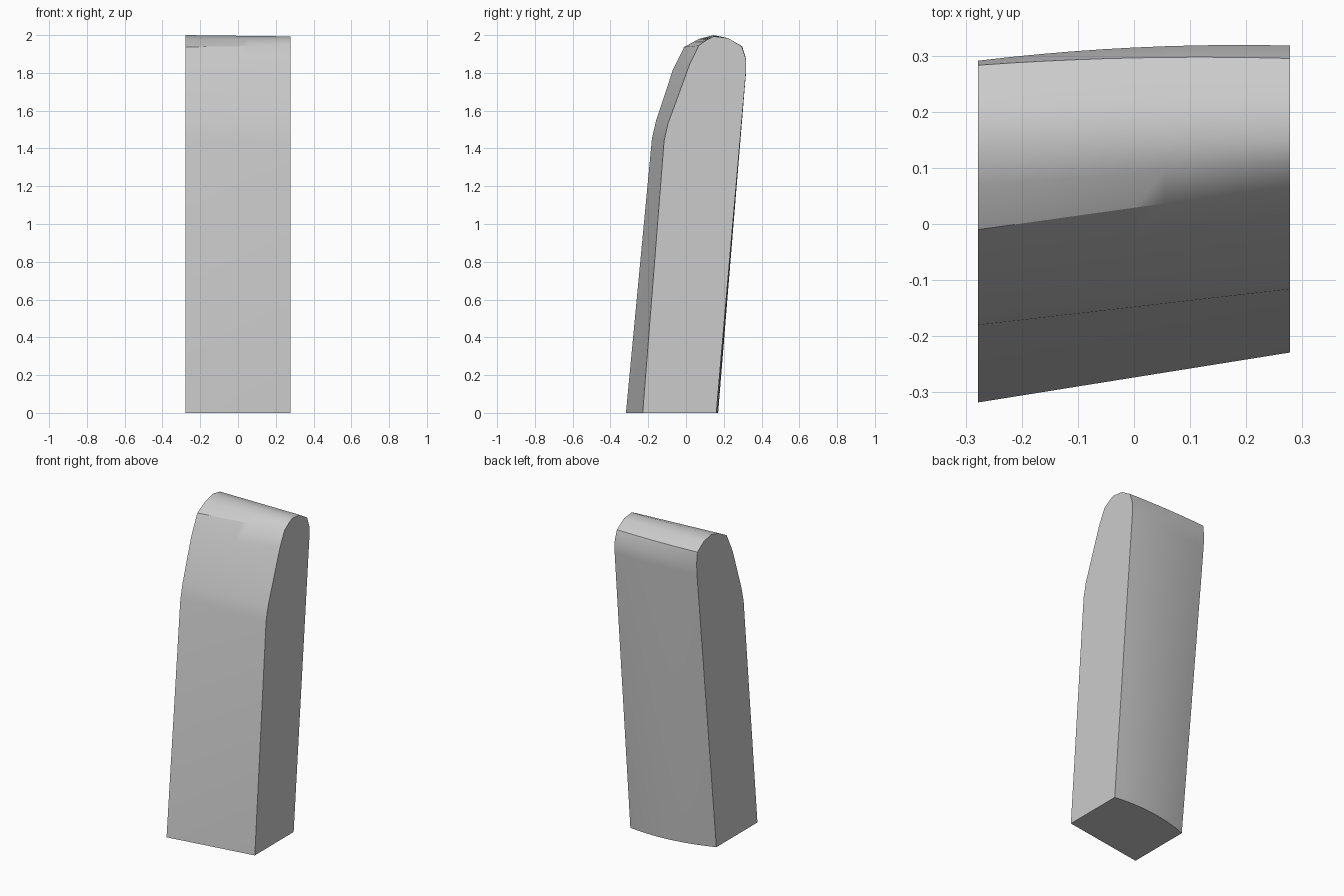
import bpy, bmesh, math

cube = bpy.data.objects.get("Cube")
if cube:
    bpy.data.objects.remove(cube, do_unlink=True)

HALF_WIDTH = 0.278
COLUMNS = 10

# Side outline, front foot over the top to back foot:
# (y, z) on the right end, (y, z) on the left end, outward bow of the back
OUTLINE = [
    ((-0.318, 0.0), (-0.229, 0.0), 0),
    ((-0.180, 1.455), (-0.116, 1.44), 0),
    ((-0.159, 1.545), (-0.096, 1.53), 0),
    ((-0.070, 1.815), (0.021, 1.85), 0),
    ((-0.010, 1.937), (0.068, 1.945), 0),
    ((0.069, 1.980), (0.110, 1.975), 0),
    ((0.146, 2.0), (0.147, 1.993), 0),
    ((0.218, 1.985), (0.223, 1.984), 0),
    ((0.283, 1.942), (0.295, 1.940), 0.007),
    ((0.291, 1.870), (0.318, 1.872), 0.010),
    ((0.287, 1.800), (0.317, 1.800), 0.010),
    ((0.093, 0.0), (0.160, 0.0), 0.036),
]


def section(bm, u):
    """One slice of the block; u runs from -1 (right) to 1 (left)."""
    t = (u + 1) / 2
    return [bm.verts.new((u * HALF_WIDTH,
                          r[0] + (l[0] - r[0]) * t + bow * (1 - u * u),
                          r[1] + (l[1] - r[1]) * t))
            for r, l, bow in OUTLINE]


# Loft the slices into a closed block
bm = bmesh.new()
slices = [section(bm, -1 + 2 * i / COLUMNS) for i in range(COLUMNS + 1)]
count = len(OUTLINE)
for a, b in zip(slices, slices[1:]):
    for j in range(count):
        k = (j + 1) % count
        bm.faces.new((a[j], a[k], b[k], b[j]))
bm.faces.new(slices[0])
bm.faces.new(slices[-1][::-1])
bmesh.ops.recalc_face_normals(bm, faces=bm.faces)

mesh = bpy.data.meshes.new("rounded_block")
bm.to_mesh(mesh)
bm.free()
block = bpy.data.objects.new("rounded_block", mesh)
bpy.context.collection.objects.link(block)

# Plain grey
grey = bpy.data.materials.new("light_grey")
grey.use_nodes = True
colour = (0.6, 0.6, 0.6, 1)
grey.diffuse_color = colour
grey.node_tree.nodes["Principled BSDF"].inputs["Base Color"].default_value = colour
mesh.materials.append(grey)

# Smooth rounded faces, sharp end edges
bpy.ops.object.select_all(action="DESELECT")
block.select_set(True)
bpy.context.view_layer.objects.active = block
bpy.ops.object.shade_smooth_by_angle(angle=math.radians(32))
